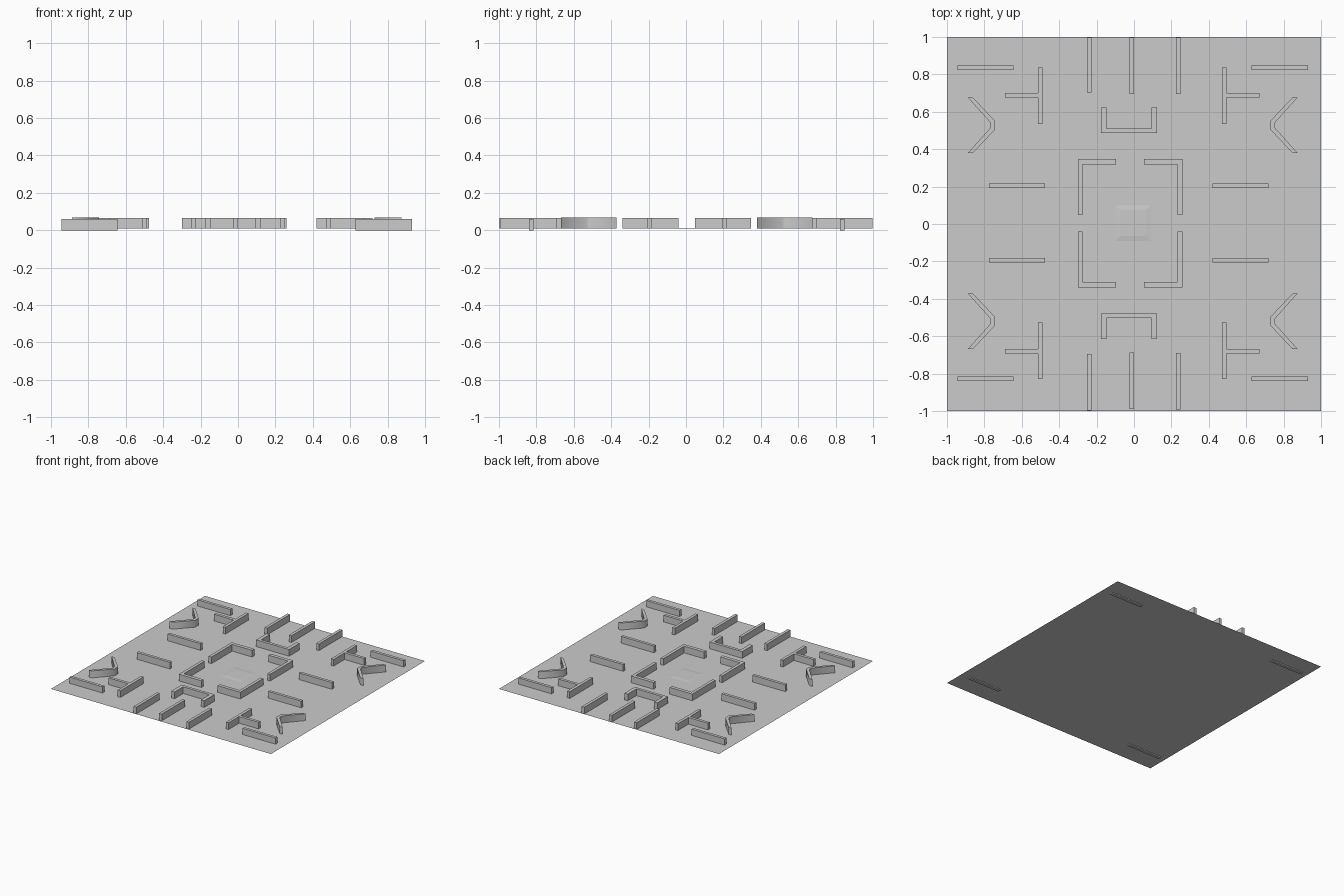
import bpy, bmesh, math

if "Cube" in bpy.data.objects:
    bpy.data.objects.remove(bpy.data.objects["Cube"])

FLOOR, LOW, TOP = 0.009, 0.010, 0.065


def prism(name, pts, z0=LOW, z1=TOP, smooth=None):
    """Extrude a closed plan outline from z0 to z1."""
    bm = bmesh.new()
    face = bm.faces.new([bm.verts.new((x, y, z0)) for x, y in pts])
    ext = bmesh.ops.extrude_face_region(bm, geom=[face], use_keep_orig=True)
    verts = [v for v in ext["geom"] if isinstance(v, bmesh.types.BMVert)]
    bmesh.ops.translate(bm, verts=verts, vec=(0, 0, z1 - z0))
    bmesh.ops.recalc_face_normals(bm, faces=bm.faces[:])
    me = bpy.data.meshes.new(name)
    bm.to_mesh(me)
    bm.free()
    ob = bpy.data.objects.new(name, me)
    bpy.context.collection.objects.link(ob)
    if smooth:
        bpy.ops.object.select_all(action="DESELECT")
        ob.select_set(True)
        bpy.context.view_layer.objects.active = ob
        bpy.ops.object.shade_smooth_by_angle(angle=math.radians(smooth))
    return ob


def rect(x0, x1, y0, y1):
    return [(x0, y0), (x1, y0), (x1, y1), (x0, y1)]


def four(name, pts, cx, cy=0.004, **kw):
    """Place a back-left outline in all four quadrants, mirrored about (cx, cy)."""
    for sx, col in ((1, "left"), (-1, "right")):
        for sy, row in ((1, "back"), (-1, "front")):
            moved = [(x if sx > 0 else 2 * cx - x, y if sy > 0 else 2 * cy - y)
                     for x, y in pts]
            prism(f"{name}_{row}_{col}", moved, **kw)


# Thin floor sheet
bpy.ops.mesh.primitive_plane_add(size=2, location=(0, 0, FLOOR))
bpy.context.object.name = "floor"

# Shallow bevelled pad in the middle
bpy.ops.mesh.primitive_cone_add(vertices=4, radius1=0.095 * math.sqrt(2),
                                radius2=0.07 * math.sqrt(2), depth=0.003,
                                location=(-0.005, 0.005, FLOOR + 0.0015),
                                rotation=(0, 0, math.pi / 4))
bpy.context.object.name = "centre_pad"

# Corner walls, set slightly lower than the floor
four("corner_wall", rect(-0.945, -0.645, 0.823, 0.847), -0.008, z0=0.0, z1=0.06)

# Straight side walls
four("side_wall", rect(-0.775, -0.475, 0.193, 0.217), -0.028, 0.0055)

# T-shaped walls
four("t_wall", [(-0.69, 0.677), (-0.513, 0.677), (-0.513, 0.535), (-0.489, 0.535),
                (-0.489, 0.837), (-0.513, 0.837), (-0.513, 0.701), (-0.69, 0.701)],
     -0.009)

# Blunt-tipped chevron walls
four("chevron_wall", [(-0.888, 0.676), (-0.767, 0.541), (-0.767, 0.515), (-0.888, 0.38),
                      (-0.861, 0.38), (-0.743, 0.505), (-0.743, 0.551), (-0.861, 0.676)],
     -0.007, z1=0.067, smooth=60)

# L-shaped walls round the centre
four("l_wall", [(-0.30, 0.048), (-0.275, 0.048), (-0.275, 0.318), (-0.095, 0.318),
                (-0.095, 0.347), (-0.30, 0.347)], -0.021)

# U-shaped walls in front of and behind the centre
u = [(-0.176, 0.487), (0.123, 0.487), (0.123, 0.623), (0.093, 0.623),
     (0.093, 0.511), (-0.146, 0.511), (-0.146, 0.623), (-0.176, 0.623)]
prism("u_wall_back", u)
prism("u_wall_front", [(x, 0.008 - y) for x, y in u])

# Three parallel walls at the front and back edges
for side, x, back, front in (("left", -0.238, 0.703, -0.997),
                             ("middle", -0.013, 0.695, -0.988),
                             ("right", 0.237, 0.695, -0.993)):
    prism(f"edge_wall_back_{side}", rect(x - 0.012, x + 0.012, back, 0.998))
    prism(f"edge_wall_front_{side}", rect(x - 0.012, x + 0.012, front, front + 0.302))
